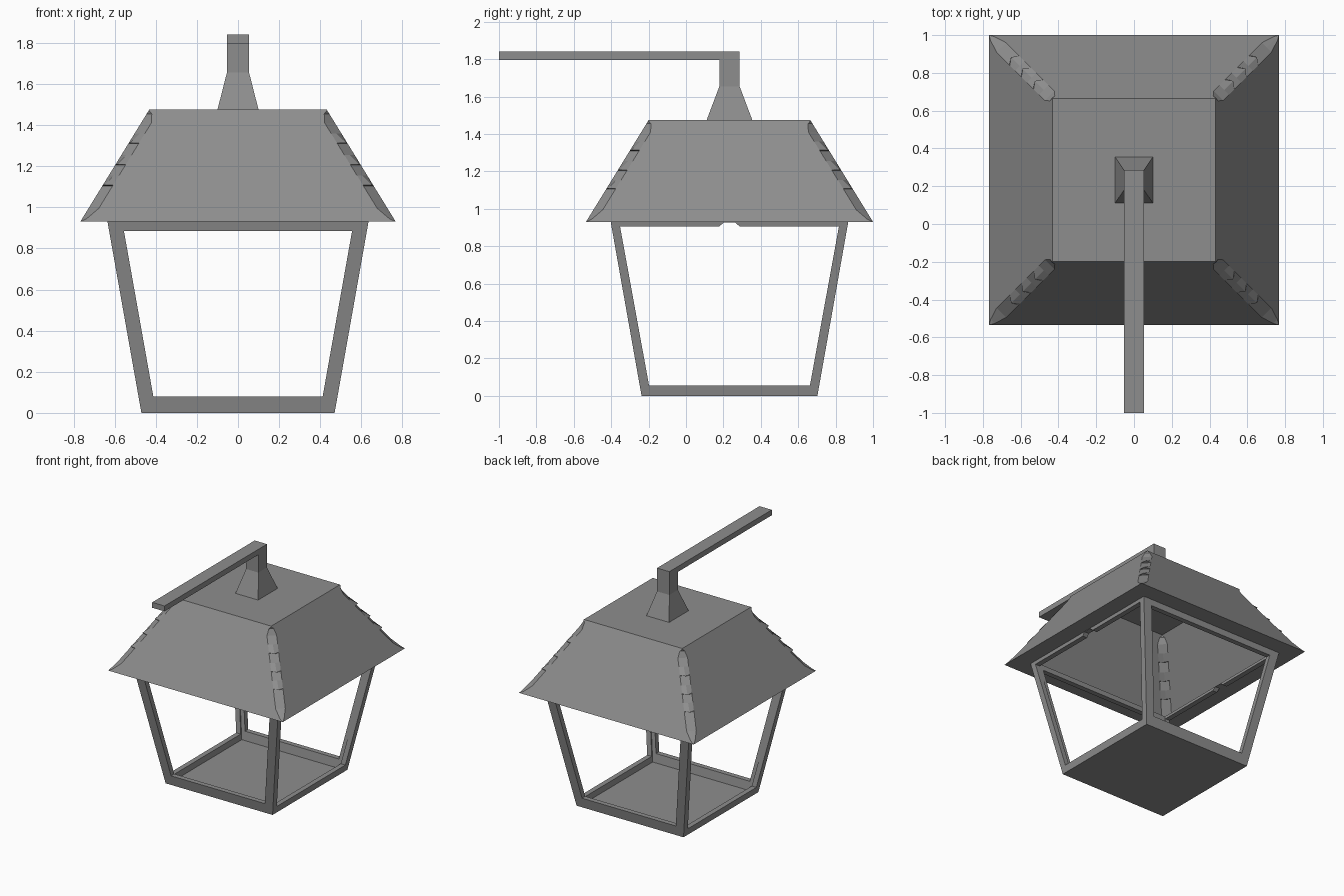
import bpy, bmesh, math
from mathutils import Vector, Matrix

if "Cube" in bpy.data.objects:
    bpy.data.objects.remove(bpy.data.objects["Cube"])

CY = 0.2325      # centre of the lantern body in y
ZE = 0.93        # eave height

iron = bpy.data.materials.new("grey_iron")
iron.diffuse_color = (0.27, 0.27, 0.27, 1)
iron.use_nodes = True
iron.node_tree.nodes["Principled BSDF"].inputs["Base Color"].default_value = iron.diffuse_color


def finish(bm, name, weld=True):
    if weld:
        bmesh.ops.remove_doubles(bm, verts=bm.verts, dist=0.0002)
    bmesh.ops.recalc_face_normals(bm, faces=bm.faces)
    me = bpy.data.meshes.new(name)
    bm.to_mesh(me)
    bm.free()
    me.materials.append(iron)
    ob = bpy.data.objects.new(name, me)
    bpy.context.collection.objects.link(ob)
    return ob


def loft(bm, rings):
    vs = [[bm.verts.new(p) for p in r] for r in rings]
    for a, b in zip(vs, vs[1:]):
        n = len(a)
        for i in range(n):
            j = (i + 1) % n
            bm.faces.new((a[i], a[j], b[j], b[i]))
    return vs


def rect(hx, hy, z, cy=CY):
    return [(-hx, cy - hy, z), (hx, cy - hy, z), (hx, cy + hy, z), (-hx, cy + hy, z)]


def block(name, *rings):
    bm = bmesh.new()
    vs = loft(bm, rings)
    bm.faces.new(vs[0])
    bm.faces.new(vs[-1])
    finish(bm, name)


# ---- glassless frame panels, flaring outward towards the top
def half(z):
    return 0.47 + 0.165 * z / ZE


def panel(name, angle, opening, top_u):
    T = 0.04
    rot = Matrix.Rotation(angle, 3, 'Z')
    bm = bmesh.new()

    def put(u, z, inset):
        p = rot @ Vector((u, -(half(z) - inset), z))
        return bm.verts.new(p + Vector((0, CY, 0)))

    def rim(inset):
        b, t = half(0) - inset, half(ZE) - inset
        pts = [(-b, 0), (b, 0), (t, ZE)] + [(u, ZE) for u in top_u] + [(-t, ZE)]
        return [put(u, z, inset) for u, z in pts]

    ro, ri = rim(0), rim(T)
    oo = [put(u, z, 0) for u, z in opening]
    oi = [put(u, z, T) for u, z in opening]
    n = len(opening)
    for i in range(n):
        j = (i + 1) % n
        bm.faces.new((ro[i], ro[j], oo[j], oo[i]))      # outside
        bm.faces.new((ri[j], ri[i], oi[i], oi[j]))      # inside
        bm.faces.new((oo[i], oo[j], oi[j], oi[i]))      # opening reveal
        if i not in (1, n - 1):                         # top and bottom edges
            bm.faces.new((ro[j], ro[i], ri[i], ri[j]))
    finish(bm, name, weld=False)


plain = [(-0.412, 0.08), (0.412, 0.08), (0.555, 0.885), (-0.555, 0.885)]
notch = [(0.055, 0.905), (0.03, 0.928), (-0.03, 0.928), (-0.055, 0.905)]
notched = [(-0.43, 0.055), (0.43, 0.055), (0.585, 0.905)] + notch + [(-0.585, 0.905)]
notch_u = [u for u, z in notch]
panel("front_frame", 0, plain, [])
panel("back_frame", math.pi, plain, [])
panel("right_frame", math.pi / 2, notched, notch_u)
panel("left_frame", -math.pi / 2, notched, notch_u)

# ---- floor plate
block("floor", rect(0.47, 0.47, 0), rect(0.471, 0.471, 0.012))

# ---- hollow roof: hips cut to a narrow strip with stepped tile ends
ZT, HE, HT = 1.475, 0.7675, 0.432


def roof_ring(z, c, m):
    """Square ring; c = strip width, m = 0 flat strip .. 1 sharp corner."""
    h = HE + (HT - HE) * (z - ZE) / (ZT - ZE)
    k = h - c / 2 * (1 - m)
    pts = []
    for q in range(4):
        rot = Matrix.Rotation(q * math.pi / 2, 3, 'Z')
        for p in ((h - c, -h, z), (k, -k, z), (h, -h + c, z)):
            pts.append(rot @ Vector(p) + Vector((0, CY, 0)))
    return pts


C = 0.05
steps = [(ZE, 0.0005, 0), (0.945, 0.022, 0.1), (0.995, C, 0.0)]
for z in (1.105, 1.205, 1.31):
    steps += [(z, C, 0.0), (z + 0.004, C, 0.75), (z + 0.05, C, 0.0)]
steps += [(1.41, C, 0), (1.455, 0.025, 0), (ZT - 0.004, 0.0005, 0), (ZT, 0.0005, 0)]
bm = bmesh.new()
rings = loft(bm, [roof_ring(*s) for s in steps])
bm.faces.new(rings[-1])
finish(bm, "roof", weld=False)

# flat underside of the eaves
bm = bmesh.new()
loft(bm, [rect(HE, HE, ZE), rect(0.63, 0.63, ZE)])
finish(bm, "eave_underside")

# ---- hanging bracket: flared foot, stem and wall arm
block("bracket_stem", rect(0.1, 0.122, ZT), rect(0.054, 0.054, 1.655),
      rect(0.054, 0.054, 1.84))
AY = (CY - 0.054 - 1) / 2
AH = (CY - 0.054 + 1) / 2
block("wall_arm", rect(0.054, AH, 1.797, AY), rect(0.054, AH, 1.84, AY))
